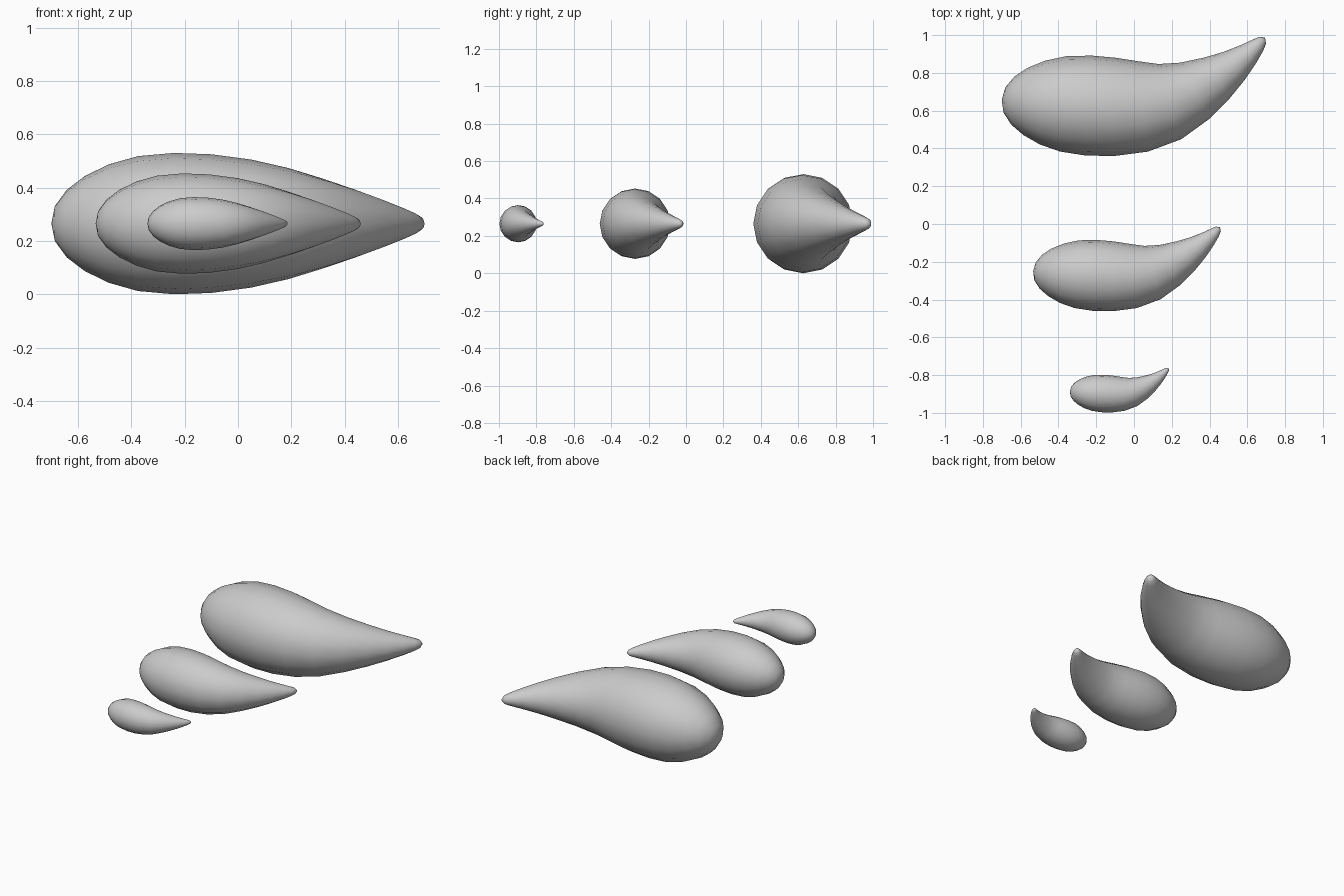
import bpy
import bmesh
from math import cos, sin, pi
from mathutils import Vector

if "Cube" in bpy.data.objects:
    bpy.data.objects.remove(bpy.data.objects["Cube"])

SIDES = 16

# Spine of the largest drop: (x, y offset, radius), from blunt head to curved tip
STATIONS = [
    (-0.700, 0.037, 0.000), (-0.686, 0.036, 0.067), (-0.642, 0.033, 0.127),
    (-0.575, 0.029, 0.178), (-0.485, 0.023, 0.222), (-0.375, 0.016, 0.253),
    (-0.240, 0.007, 0.265), (-0.100, 0.000, 0.260), (0.050, 0.002, 0.240),
    (0.190, 0.028, 0.208), (0.320, 0.084, 0.168), (0.440, 0.154, 0.127),
    (0.530, 0.217, 0.093), (0.605, 0.279, 0.063), (0.655, 0.326, 0.041),
    (0.680, 0.353, 0.026), (0.693, 0.368, 0.000),
]


def make_drop(name, scale, location):
    """Loft round rings along the bent spine and close both ends with a point."""
    bm = bmesh.new()
    rings = []
    for i, (x, y, r) in enumerate(STATIONS):
        if r == 0:
            rings.append([bm.verts.new((x, y, 0))] * SIDES)
            continue
        a, b = STATIONS[i - 1], STATIONS[i + 1]
        tangent = Vector((b[0] - a[0], b[1] - a[1], 0)).normalized()
        side = Vector((-tangent.y, tangent.x, 0))
        ring = []
        for k in range(SIDES):
            t = 2 * pi * k / SIDES
            p = Vector((x, y, 0)) + side * (r * cos(t)) + Vector((0, 0, r * sin(t)))
            ring.append(bm.verts.new(p))
        rings.append(ring)
    for a, b in zip(rings, rings[1:]):
        for k in range(SIDES):
            n = (k + 1) % SIDES
            corners = list(dict.fromkeys((a[k], a[n], b[n], b[k])))
            bm.faces.new(corners).smooth = True
    bmesh.ops.recalc_face_normals(bm, faces=bm.faces)
    mesh = bpy.data.meshes.new(name)
    bm.to_mesh(mesh)
    bm.free()
    obj = bpy.data.objects.new(name, mesh)
    obj.scale = (scale,) * 3
    obj.location = location
    bpy.context.collection.objects.link(obj)


# Three drops of decreasing size, in a row from back to front
make_drop("large_drop", 1.0, (0.0, 0.62, 0.265))
make_drop("medium_drop", 0.71, (-0.037, -0.277, 0.265))
make_drop("small_drop", 0.375, (-0.077, -0.90, 0.265))
